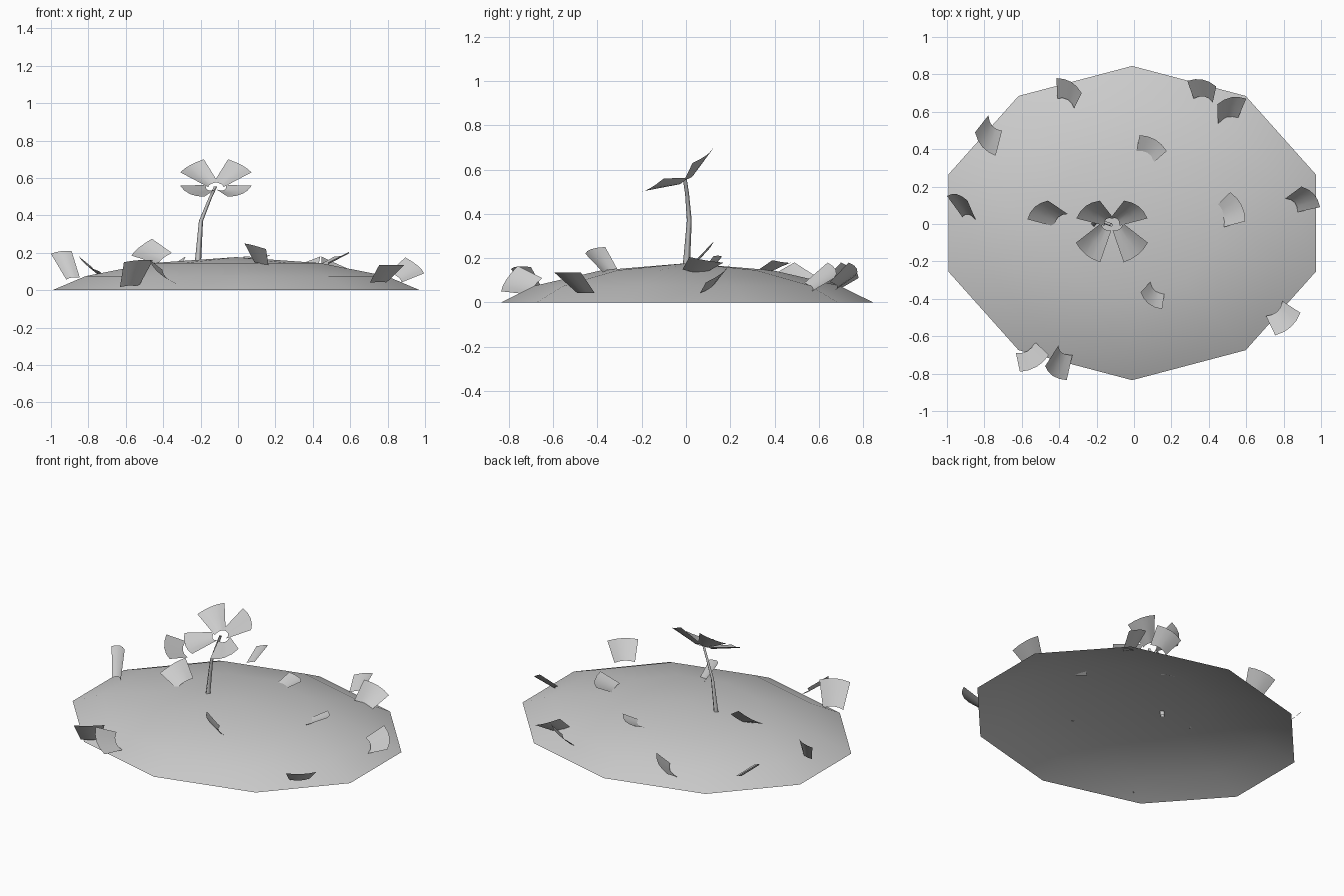
import bpy, bmesh, math
from mathutils import Vector

if "Cube" in bpy.data.objects:
    bpy.data.objects.remove(bpy.data.objects["Cube"])

grey = bpy.data.materials.new("soft_grey")
grey.diffuse_color = (0.6, 0.6, 0.6, 1)
grey.use_nodes = True
grey.node_tree.nodes["Principled BSDF"].inputs["Base Color"].default_value = grey.diffuse_color


def finish(bm, name):
    me = bpy.data.meshes.new(name)
    bm.to_mesh(me)
    bm.free()
    for p in me.polygons:
        p.use_smooth = True
    me.materials.append(grey)
    ob = bpy.data.objects.new(name, me)
    bpy.context.collection.objects.link(ob)
    return ob


def ring(bm, c, rx, ry, n, turn=0.0):
    return [bm.verts.new((c[0] + rx * math.cos(turn + 2 * math.pi * i / n),
                          c[1] + ry * math.sin(turn + 2 * math.pi * i / n), c[2]))
            for i in range(n)]


def bridge(bm, a, b):
    n = len(a)
    for i in range(n):
        bm.faces.new((a[i], a[(i + 1) % n], b[(i + 1) % n], b[i]))


# Low ten-sided mound, open underneath
bm = bmesh.new()
loops = [ring(bm, (-0.01, 0.005, z), 1.033 * s, 0.84 * s, 10, math.pi / 2)
         for s, z in ((1, 0), (0.82, 0.075), (0.46, 0.145))]
for a, b in zip(loops, loops[1:]):
    bridge(bm, a, b)
top = bm.verts.new((-0.01, 0.005, 0.177))
for i in range(10):
    bm.faces.new((loops[-1][i], loops[-1][(i + 1) % 10], top))
finish(bm, "mound")

# Bent, tapering four-sided stem
bm = bmesh.new()
path = [(-0.215, 0.0, 0.14, 0.017), (-0.198, 0.015, 0.37, 0.011),
        (-0.15, 0.005, 0.49, 0.009), (-0.12, -0.005, 0.555, 0.009)]
loops = [ring(bm, p[:3], p[3], p[3], 4) for p in path]
for a, b in zip(loops, loops[1:]):
    bridge(bm, a, b)
finish(bm, "stem")


def petal(name, tip_a, tip_b, base, narrow=0.66, bow=0.018, cup=0.014):
    """Thin fan: two tip corners and the middle of a narrower, parallel base edge."""
    oa, ob, mid = map(Vector, (tip_a, tip_b, base))
    half = (ob - oa) * narrow / 2
    ba, bb = mid - half, mid + half
    axis = (oa + ob - ba - bb).normalized()
    nor = (ob - ba).cross(oa - bb).normalized()
    if nor.z < 0:
        nor = -nor
    bm = bmesh.new()
    cols, rows = 4, 2
    grid = []
    for j in range(rows + 1):
        v = j / rows
        a, b = ba.lerp(oa, v), bb.lerp(ob, v)
        grid.append([])
        for i in range(cols + 1):
            u = i / cols
            arch = 4 * u * (1 - u)
            grid[-1].append(bm.verts.new(a.lerp(b, u) + arch * (axis * bow - nor * cup)))
    for j in range(rows):
        for i in range(cols):
            bm.faces.new((grid[j][i], grid[j][i + 1], grid[j + 1][i + 1], grid[j + 1][i]))
    bm.normal_update()
    if sum(f.normal.z for f in bm.faces) < 0:
        bmesh.ops.reverse_faces(bm, faces=bm.faces[:])
    finish(bm, name)


# Flower head: front and back petals mirrored left to right
for side, label in ((-1, "left"), (1, "right")):
    def mirrored(x, y, z):
        return (-0.118 + side * x, y, z)
    petal("flower_front_petal_" + label, mirrored(0.192, -0.10, 0.56),
          mirrored(0.063, -0.205, 0.50), mirrored(0.03, -0.015, 0.55), 0.4)
    petal("flower_back_petal_" + label, mirrored(0.19, 0.03, 0.63),
          mirrored(0.065, 0.125, 0.70), mirrored(0.015, 0.01, 0.565), 0.4)

# Fallen petals: two tip corners, then the middle of the base
fallen = {
    "back_left": ((-0.415, 0.78, 0.11), (-0.28, 0.70, 0.18), (-0.365, 0.645, 0.07)),
    "back_right": ((0.285, 0.765, 0.12), (0.44, 0.735, 0.18), (0.37, 0.66, 0.072)),
    "back_right_low": ((0.445, 0.64, 0.18), (0.60, 0.67, 0.11), (0.50, 0.545, 0.065)),
    "left_back": ((-0.85, 0.49, 0.18), (-0.74, 0.365, 0.10), (-0.742, 0.54, 0.095)),
    "left_rim": ((-1.0, 0.15, 0.195), (-0.89, 0.125, 0.21), (-0.882, 0.03, 0.062)),
    "by_stem": ((-0.57, 0.025, 0.185), (-0.46, 0.125, 0.275), (-0.39, 0.02, 0.17)),
    "middle_back": ((0.03, 0.475, 0.18), (0.175, 0.39, 0.19), (0.06, 0.36, 0.147)),
    "middle_right": ((0.595, 0.015, 0.205), (0.515, 0.17, 0.18), (0.455, 0.035, 0.14)),
    "right_rim": ((0.895, 0.20, 0.175), (0.995, 0.09, 0.09), (0.842, 0.10, 0.07)),
    "middle_front": ((0.035, -0.365, 0.25), (0.15, -0.455, 0.22), (0.125, -0.34, 0.14)),
    "front_right": ((0.755, -0.595, 0.135), (0.89, -0.475, 0.135), (0.75, -0.452, 0.042)),
    "front_left": ((-0.61, -0.79, 0.15), (-0.455, -0.70, 0.16), (-0.58, -0.66, 0.02)),
    "front_left_low": ((-0.475, -0.76, 0.165), (-0.36, -0.835, 0.05), (-0.367, -0.675, 0.072)),
}
for name, corners in fallen.items():
    petal("fallen_petal_" + name, *corners)
